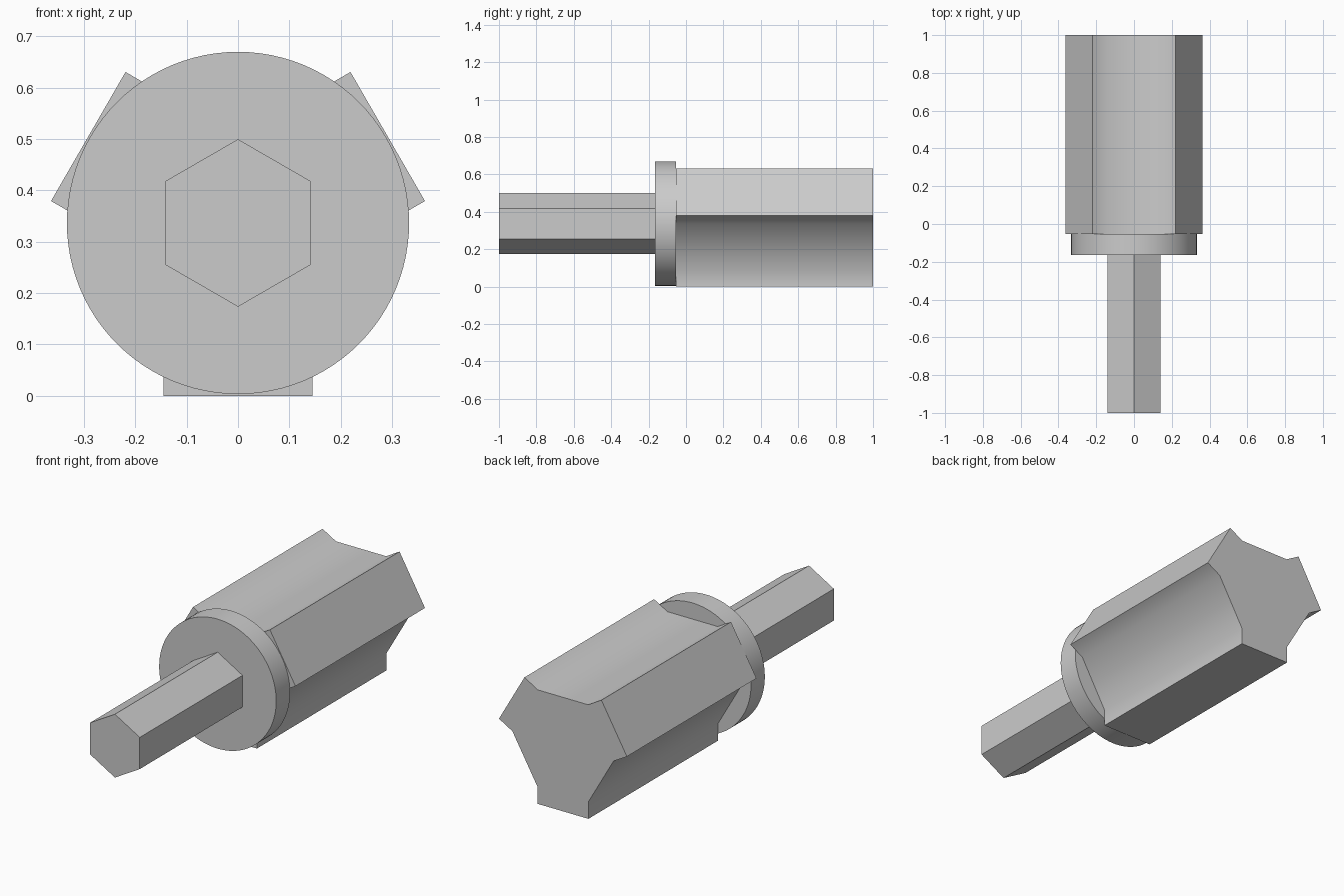
import bpy, bmesh, math
from mathutils import Matrix, Vector

default = bpy.data.objects.get("Cube")
if default:
    bpy.data.objects.remove(default, do_unlink=True)

AXIS_Z = 0.3365

grey = bpy.data.materials.new("light grey plastic")
grey.use_nodes = True
colour = (0.6, 0.6, 0.6, 1)
grey.diffuse_color = colour
grey.node_tree.nodes["Principled BSDF"].inputs["Base Color"].default_value = colour


def extrude_profile(name, points, y0, y1, smooth_angle=None):
    """Extrude an (x, z) outline, given around the shared axis, along y."""
    bm = bmesh.new()
    face = bm.faces.new([bm.verts.new((x, y0, z + AXIS_Z)) for x, z in points])
    result = bmesh.ops.extrude_face_region(bm, geom=[face], use_keep_orig=True)
    moved = [v for v in result["geom"] if isinstance(v, bmesh.types.BMVert)]
    bmesh.ops.translate(bm, verts=moved, vec=(0, y1 - y0, 0))
    bmesh.ops.recalc_face_normals(bm, faces=bm.faces)
    mesh = bpy.data.meshes.new(name)
    bm.to_mesh(mesh)
    bm.free()
    mesh.materials.append(grey)
    obj = bpy.data.objects.new(name, mesh)
    bpy.context.collection.objects.link(obj)
    if smooth_angle:
        bpy.ops.object.select_all(action="DESELECT")
        obj.select_set(True)
        bpy.context.view_layer.objects.active = obj
        bpy.ops.object.shade_smooth_by_angle(angle=math.radians(smooth_angle))
    return obj


def ring(radius, sides):
    """Regular polygon with a vertex at the top."""
    step = 2 * math.pi / sides
    return [(radius * math.sin(i * step), radius * math.cos(i * step))
            for i in range(sides)]


# Three-armed body: one arm outline repeated around the axis
half_width, reach, side = 0.145, AXIS_Z, 0.088
arm = [(-half_width, side - reach), (-half_width, -reach),
       (half_width, -reach), (half_width, side - reach)]
outline = []
for i in range(3):
    turn = Matrix.Rotation(i * math.tau / 3, 2)
    outline += [tuple(turn @ Vector(p)) for p in arm]
extrude_profile("grooved_body", outline, -0.053, 1.0, smooth_angle=35)

# Round flange in front of the body
extrude_profile("flange", ring(0.333, 96), -0.165, -0.053, smooth_angle=30)

# Hexagonal shank
extrude_profile("hex_shank", ring(0.163, 6), -1.0, -0.165)
